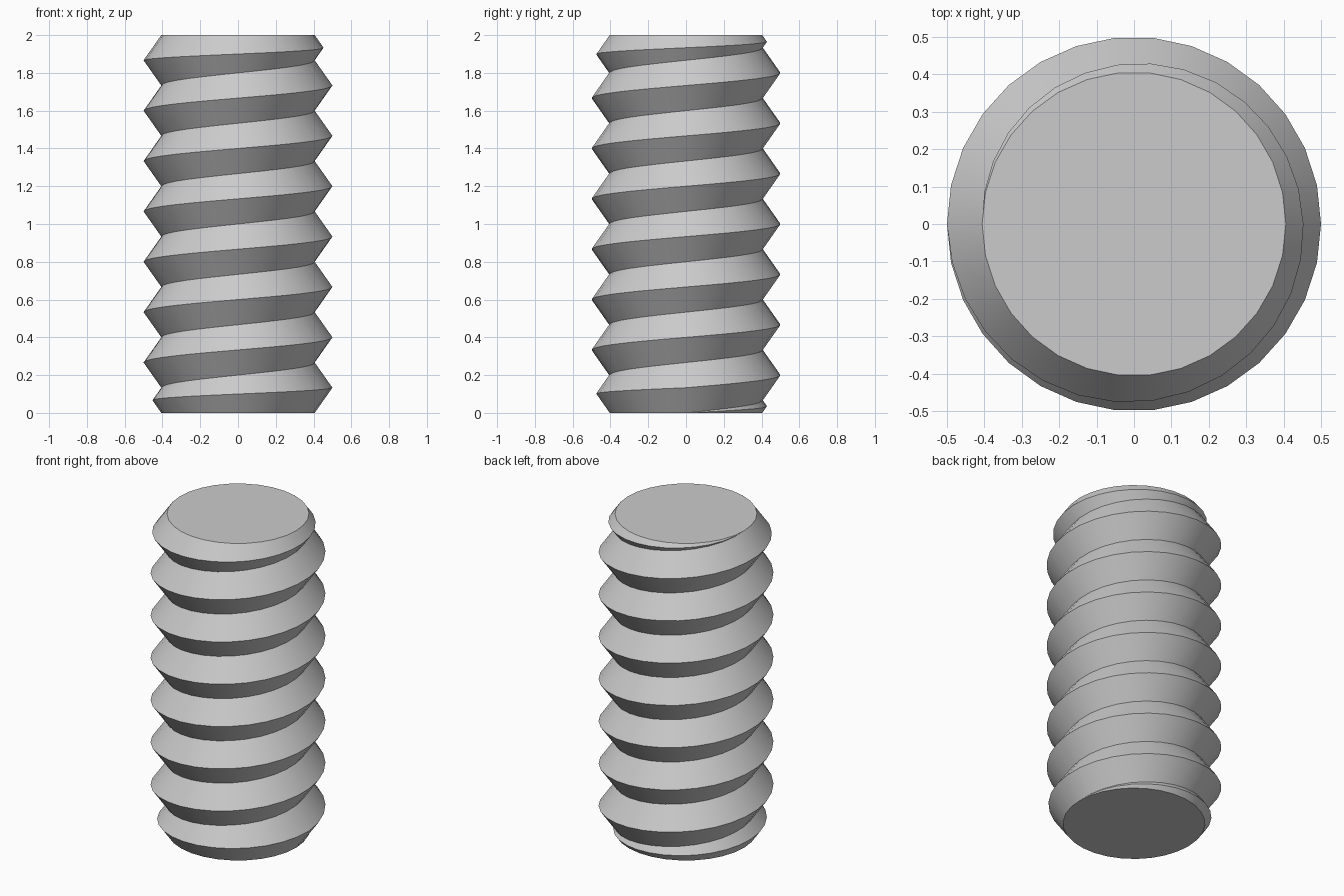
import bpy
import bmesh
from math import cos, sin, tau, radians

default = bpy.data.objects.get("Cube")
if default:
    bpy.data.objects.remove(default, do_unlink=True)

SIDES = 30            # segments per turn
HEIGHT = 2.0
PITCH = HEIGHT / 7.5
ROOT, CREST = 0.406, 0.5
STEPS = int(SIDES * (HEIGHT / PITCH + 1))   # one extra turn for the run-out


def clamp_height(z):
    return max(0.0, min(HEIGHT, z))


def thread_section(bm, step):
    """Lower root, crest and upper root of the V thread at one step."""
    angle = tau * step / SIDES
    low = clamp_height(PITCH * (step / SIDES - 1))
    high = clamp_height(PITCH * step / SIDES)
    # The crest fades into the core over the first and last turn
    fade = min(1.0, step / SIDES, (STEPS - step) / SIDES)
    crest = ROOT + (CREST - ROOT) * fade
    points = ((ROOT, low), (crest, (low + high) / 2), (ROOT, high))
    return [bm.verts.new((r * cos(angle), r * sin(angle), z)) for r, z in points]


# Helical thread flanks
bm = bmesh.new()
sections = [thread_section(bm, s) for s in range(STEPS + 1)]
for a, b in zip(sections, sections[1:]):
    for i in range(2):
        bm.faces.new((a[i], b[i], b[i + 1], a[i + 1]))

# Flat end caps
bm.faces.new([s[0] for s in reversed(sections[:SIDES])])
bm.faces.new([s[2] for s in sections[-SIDES - 1:-1]])

# Join neighbouring turns
bmesh.ops.remove_doubles(bm, verts=bm.verts, dist=0.0005)
bmesh.ops.recalc_face_normals(bm, faces=bm.faces)

mesh = bpy.data.meshes.new("threaded_rod")
bm.to_mesh(mesh)
bm.free()
rod = bpy.data.objects.new("threaded_rod", mesh)
bpy.context.collection.objects.link(rod)

# Plain grey metal
grey = bpy.data.materials.new("light_grey")
grey.use_nodes = True
colour = (0.6, 0.6, 0.6, 1.0)
grey.diffuse_color = colour
grey.node_tree.nodes["Principled BSDF"].inputs["Base Color"].default_value = colour
mesh.materials.append(grey)

# Smooth around the rod, sharp at crests, roots and caps
bpy.ops.object.select_all(action='DESELECT')
rod.select_set(True)
bpy.context.view_layer.objects.active = rod
bpy.ops.object.shade_smooth_by_angle(angle=radians(30))
